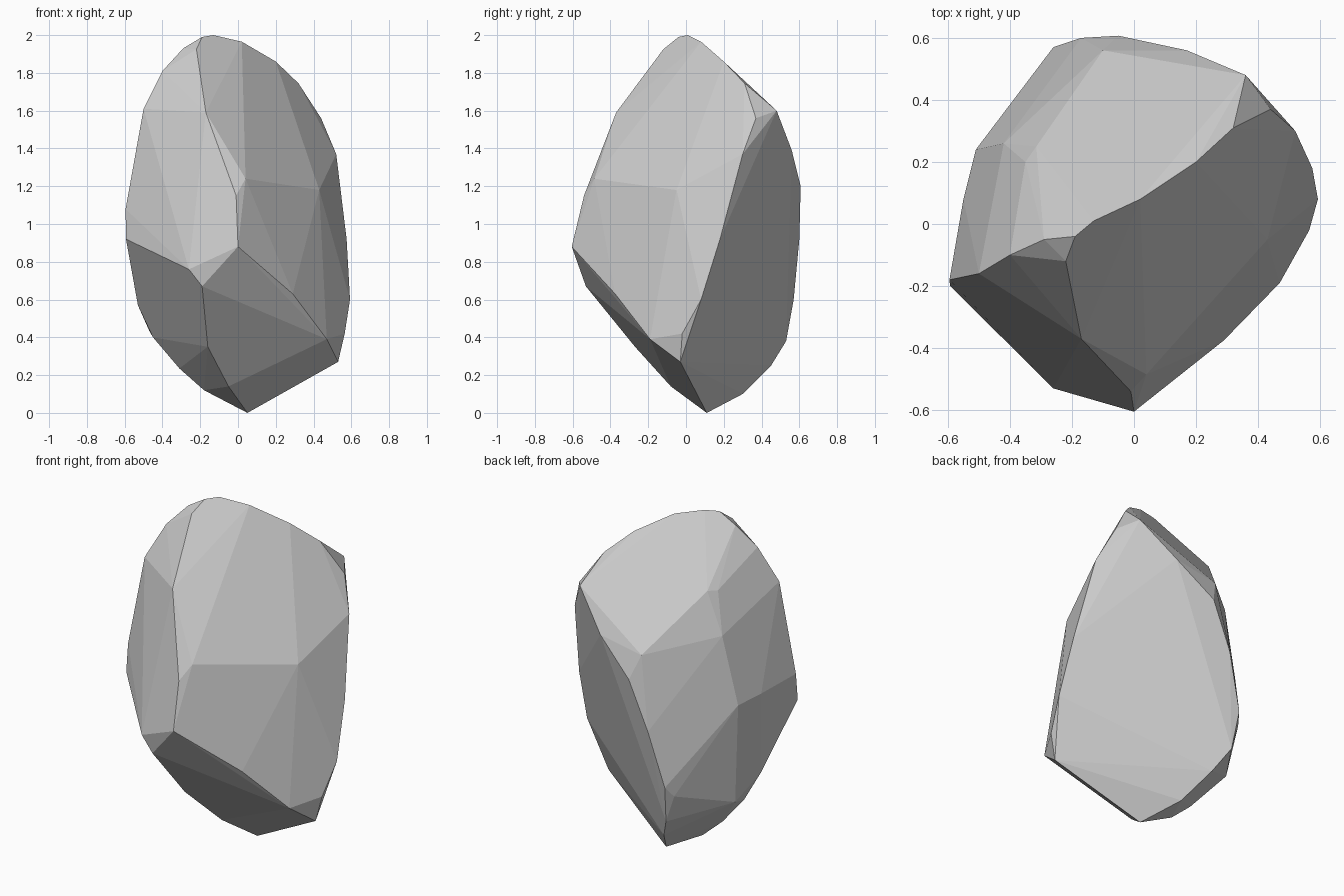
import bpy, bmesh, math

# Corner points of the chipped stone, grouped by area
crown = [(-.19, -.04, 1.99), (-.13, .01, 2), (-.22, -.12, 1.925), (-.29, -.05, 1.93),
         (.02, .08, 1.965), (.2, .2, 1.86), (.32, .31, 1.745), (.36, .48, 1.6), (.44, .37, 1.56)]
front_ridge = [(0, -.605, .88), (-.01, -.54, 1.15), (.04, -.485, 1.24), (-.17, -.37, 1.59)]
right_side = [(.52, .3, 1.37), (.43, -.05, 1.18), (.575, .18, .92), (.593, .08, .6),
              (.565, -.02, .42), (.53, -.03, .27), (.47, -.19, .39), (.29, -.375, .63)]
left_side = [(-.5, -.16, 1.61), (-.4, -.1, 1.81), (-.595, -.18, 1.08), (-.593, -.2, .92),
             (-.26, -.53, .76), (-.19, -.53, .67), (-.53, .05, .57), (-.55, .08, 1.05),
             (-.38, .02, 1.735)]
back_side = [(-.315, .25, 1.66), (-.35, .2, 1.655), (-.42, .26, 1.425), (-.51, .24, 1.03),
             (-.47, .21, .435), (-.29, .525, .54), (-.1, .56, 1.34), (-.05, .607, 1.2),
             (-.17, .6, .92), (-.26, .57, .6), (.17, .56, 1.39)]
base = [(.05, .11, 0), (-.05, -.08, .14), (-.16, -.27, .35), (-.45, .1, .4),
        (-.24, .53, .38), (-.17, .45, .25), (-.08, .3, .1), (-.18, .1, .12), (-.31, .1, .235)]

# Stone: convex facets, with nearly coplanar ones merged
bm = bmesh.new()
for p in crown + front_ridge + right_side + left_side + back_side + base:
    bm.verts.new(p)
bmesh.ops.convex_hull(bm, input=bm.verts[:])
loose = [v for v in bm.verts if not v.link_faces]
bmesh.ops.delete(bm, geom=loose, context='VERTS')
bmesh.ops.dissolve_limit(bm, angle_limit=math.radians(3), verts=bm.verts[:], edges=bm.edges[:])
bmesh.ops.recalc_face_normals(bm, faces=bm.faces[:])

mesh = bpy.data.meshes.new("stone")
bm.to_mesh(mesh)
bm.free()
stone = bpy.data.objects.new("stone", mesh)
bpy.context.collection.objects.link(stone)
